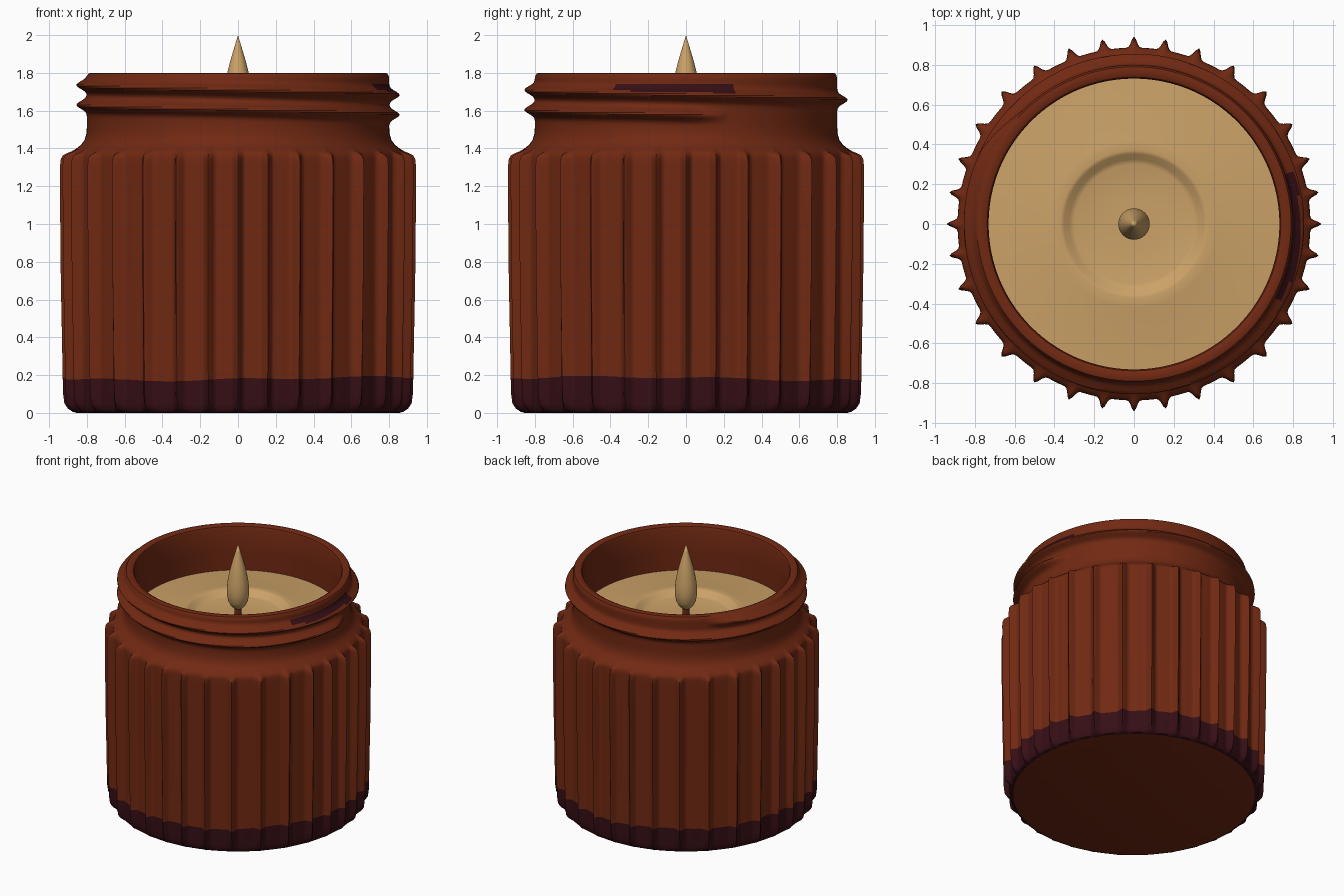
import bpy, bmesh, math
from math import sin, cos, pi

if "Cube" in bpy.data.objects:
    bpy.data.objects.remove(bpy.data.objects["Cube"])


def material(name, rgb):
    m = bpy.data.materials.new(name)
    m.diffuse_color = (*rgb, 1)
    m.use_nodes = True
    m.node_tree.nodes["Principled BSDF"].inputs["Base Color"].default_value = m.diffuse_color
    return m


BROWN = material("amber_brown", (0.165, 0.022, 0.0062))
DARK = material("dark_plum", (0.036, 0.0046, 0.0075))
WAX = material("cream_wax", (0.60, 0.36, 0.137))


def lathe(name, rows, n, mats, radius=None, height=None):
    """Revolve (z, r, rib) rows; r == 0 makes a pole."""
    bm = bmesh.new()
    rings = []
    for z, r, rib in rows:
        if r == 0:
            rings.append([bm.verts.new((0, 0, z))] * n)
            continue
        ring = []
        for i in range(n):
            a = 2 * pi * i / n
            rr = radius(a, z, r, rib) if radius else r
            zz = height(a, z, rib) if height else z
            # ribs are spaced slightly unevenly in each quadrant
            b = a - math.radians(2.1) * sin(4 * a)
            ring.append(bm.verts.new((rr * cos(b), rr * sin(b), zz)))
        rings.append(ring)
    for lo, hi in zip(rings, rings[1:]):
        for i in range(n):
            j = (i + 1) % n
            vs = list(dict.fromkeys((lo[i], lo[j], hi[j], hi[i])))
            bm.faces.new(vs)
    bm.normal_update()
    me = bpy.data.meshes.new(name)
    bm.to_mesh(me)
    bm.free()
    for m in mats:
        me.materials.append(m)
    ob = bpy.data.objects.new(name, me)
    bpy.context.collection.objects.link(ob)
    bpy.ops.object.select_all(action='DESELECT')
    ob.select_set(True)
    bpy.context.view_layer.objects.active = ob
    bpy.ops.object.shade_smooth_by_angle(angle=math.radians(38))
    return ob


# Jar: ribbed body, shoulder, threaded neck and inner wall
BAND = 0.182


def thread(a, z):
    """Height of the screw thread, a falling spiral of one and a half turns."""
    best = 0
    for k in (-1, 0, 1):
        t = a + 2 * pi * k
        fade = max(0, min(1, (t + 1.25 * pi) / 0.3, (2.1 * pi - t) / 0.3))
        d = (z - (1.683 - 0.105 * t / (2 * pi))) / 0.027
        best = max(best, fade * math.exp(-d * d))
    return best


def jar_radius(a, z, r, rib):
    r += rib * abs(cos(16 * a)) ** 14
    if 1.52 < z < 1.79 and r > 0.76:
        r += 0.056 * thread(a, z)
    return r


def jar_height(a, z, rib):
    if z == BAND:
        return z + 0.009 * sin(2 * a + 2.6) + 0.006 * sin(7 * a)
    return z


rows = [(0, 0, 0), (0, 0.855, 0), (0.006, 0.872, 0.004), (0.022, 0.882, 0.018),
        (0.05, 0.884, 0.035), (0.10, 0.884, 0.042), (BAND, 0.884, 0.044),
        (0.4, 0.884, 0.048), (0.7, 0.885, 0.053), (1.0, 0.886, 0.055),
        (1.31, 0.887, 0.055), (1.345, 0.887, 0.051), (1.363, 0.885, 0.042),
        (1.374, 0.881, 0.026), (1.385, 0.872, 0.008), (1.40, 0.855, 0),
        (1.42, 0.83, 0), (1.445, 0.812, 0), (1.48, 0.802, 0)]
rows += [(1.52 + 0.01 * i, 0.80, 0) for i in range(26)]
rows += [(1.785, 0.797, 0), (1.797, 0.79, 0), (1.80, 0.78, 0), (1.80, 0.752, 0),
         (1.793, 0.738, 0), (1.775, 0.731, 0), (1.6, 0.731, 0), (1.38, 0.731, 0)]
jar = lathe("jar", rows, 512, [BROWN, DARK], jar_radius, jar_height)

# Dark foot band, plus the dark streak on the thread at the right
for p in jar.data.polygons:
    c = p.center
    zs = [jar.data.vertices[v].co.z for v in p.vertices]
    r, a = math.hypot(c.x, c.y), math.degrees(math.atan2(c.y, c.x))
    foot = max(zs) < 0.21 and max(zs) > 0.001
    streak = -28 < a < 18 and 1.69 < c.z < 1.74 and 0.80 < r < 0.84
    if foot or streak:
        p.material_index = 1

# Wax with a shallow melted pool
lathe("wax", [(1.455, 0.735, 0), (1.465, 0.6, 0), (1.482, 0.42, 0), (1.488, 0.37, 0),
              (1.483, 0.352, 0), (1.452, 0.325, 0), (1.445, 0.30, 0), (1.443, 0.1, 0),
              (1.443, 0, 0)], 96, [WAX])

# Wick
lathe("wick", [(1.43, 0.025, 0), (1.52, 0.025, 0), (1.53, 0, 0)], 16, [BROWN])

# Teardrop flame
lathe("flame", [(1.495, 0, 0), (1.5, 0.025, 0), (1.52, 0.05, 0), (1.56, 0.070, 0),
                (1.61, 0.079, 0), (1.66, 0.079, 0), (1.72, 0.072, 0), (1.80, 0.057, 0),
                (1.87, 0.039, 0), (1.94, 0.018, 0), (2.0, 0, 0)], 32, [WAX])
